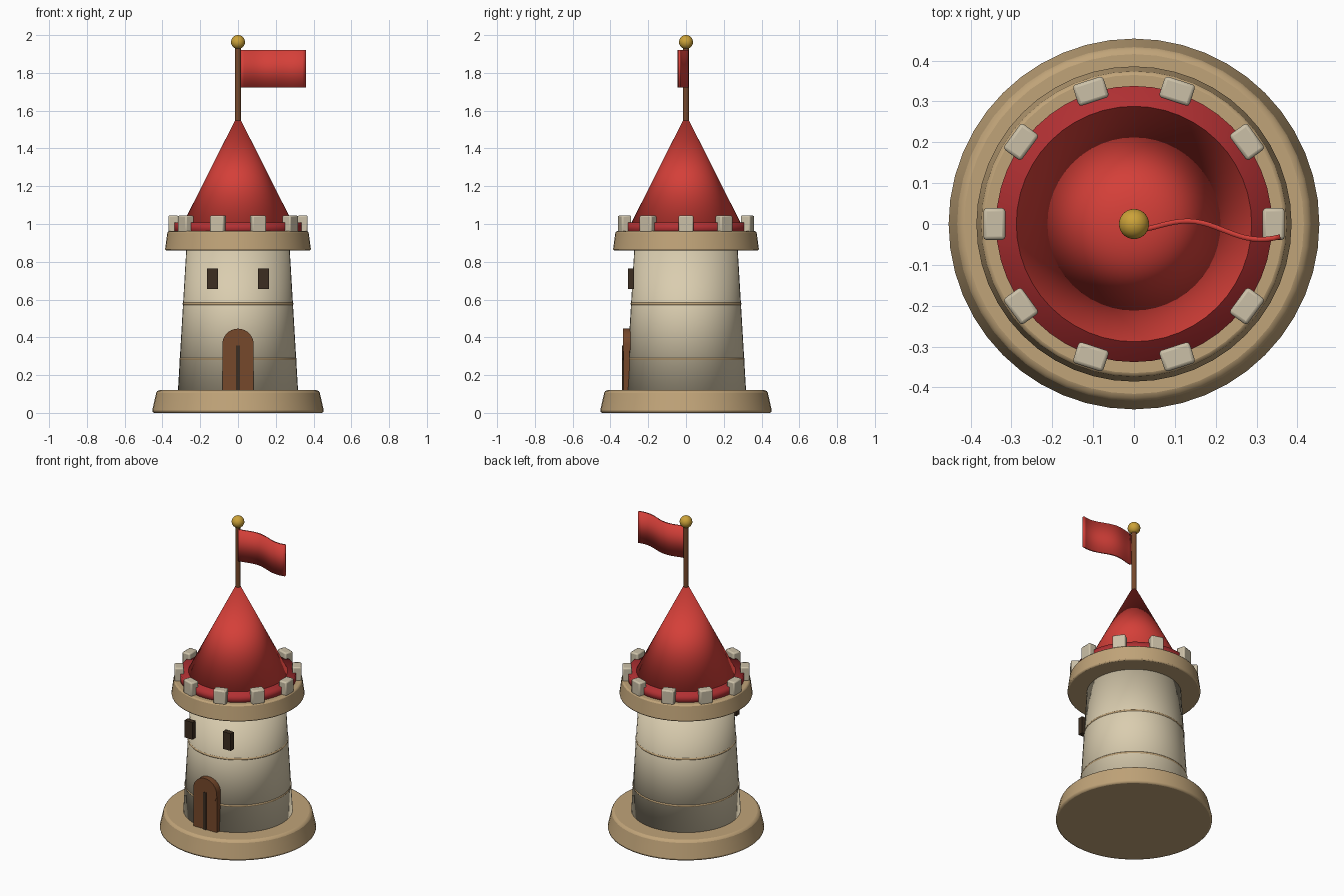
import bpy, bmesh, math
from mathutils import Matrix

if "Cube" in bpy.data.objects:
    bpy.data.objects.remove(bpy.data.objects["Cube"])


def material(name, rgb):
    m = bpy.data.materials.new(name)
    m.diffuse_color = (*rgb, 1)
    m.use_nodes = True
    m.node_tree.nodes["Principled BSDF"].inputs["Base Color"].default_value = m.diffuse_color
    return m


SAND = material("sandstone", (0.53, 0.37, 0.19))
CREAM = material("cream_wall", (0.70, 0.61, 0.43))
STONE = material("pale_stone", (0.60, 0.53, 0.39))
RED = material("roof_red", (0.66, 0.05, 0.04))
DEEP = material("deep_red", (0.45, 0.03, 0.033))
BROWN = material("door_wood", (0.18, 0.065, 0.024))
DARK = material("dark_wood", (0.045, 0.027, 0.015))
GOLD = material("gold", (0.60, 0.36, 0.04))


def finish(name, bm, mat, bevel=0, smooth="none"):
    bmesh.ops.recalc_face_normals(bm, faces=bm.faces)
    me = bpy.data.meshes.new(name)
    bm.to_mesh(me)
    bm.free()
    me.materials.append(mat)
    ob = bpy.data.objects.new(name, me)
    bpy.context.collection.objects.link(ob)
    if bevel:
        mod = ob.modifiers.new("soft_edges", "BEVEL")
        mod.width = bevel
        mod.segments = 2
        mod.limit_method = "ANGLE"
    bpy.ops.object.select_all(action="DESELECT")
    ob.select_set(True)
    bpy.context.view_layer.objects.active = ob
    if smooth == "all":
        bpy.ops.object.shade_smooth()
    elif smooth == "angle":
        bpy.ops.object.shade_smooth_by_angle(angle=math.radians(40))
    return ob


def drum(name, r1, r2, z1, z2, mat, sides=48, bevel=0, smooth="angle"):
    bm = bmesh.new()
    bmesh.ops.create_cone(bm, cap_ends=True, segments=sides, radius1=r1, radius2=r2,
                          depth=z2 - z1, matrix=Matrix.Translation((0, 0, (z1 + z2) / 2)))
    return finish(name, bm, mat, bevel, smooth)


def box(name, centre, size, mat, bevel=0, turn=0):
    bm = bmesh.new()
    m = (Matrix.Rotation(turn, 4, "Z") @ Matrix.Translation(centre)
         @ Matrix.Diagonal((*size, 1)))
    bmesh.ops.create_cube(bm, size=1, matrix=m)
    return finish(name, bm, mat, bevel, "angle" if bevel else "none")


# Masonry body
drum("base", 0.457, 0.43, 0, 0.12, SAND, bevel=0.014)
drum("tower_wall", 0.319, 0.273, 0.10, 0.88, CREAM, smooth="all")
drum("collar", 0.387, 0.373, 0.86, 0.962, SAND, bevel=0.008)
drum("roof_ring", 0.338, 0.338, 0.95, 1.008, DEEP, smooth="all")
drum("roof", 0.32, 0, 0.945, 1.58, RED, smooth="all")

# Thin course lines around the wall
for label, z, r in (("lower_band", 0.285, 0.303), ("upper_band", 0.577, 0.286)):
    bpy.ops.mesh.primitive_torus_add(major_radius=r, minor_radius=0.008, major_segments=48,
                                     minor_segments=8, location=(0, 0, z))
    band = bpy.context.object
    band.name = label
    band.data.materials.append(SAND)
    bpy.ops.object.shade_smooth()

# Battlements
for i in range(10):
    box(f"battlement_{i + 1}", (0.342, 0, 1.0), (0.054, 0.078, 0.09), STONE, 0.008,
        math.tau * i / 10)

# Door with round head and centre seam
box("door", (0, -0.315, 0.24), (0.166, 0.034, 0.25), BROWN)
bm = bmesh.new()
bmesh.ops.create_cone(bm, cap_ends=True, segments=32, radius1=0.083, radius2=0.083, depth=0.04,
                      matrix=Matrix.Translation((0, -0.314, 0.363))
                      @ Matrix.Rotation(math.pi / 2, 4, "X"))
finish("door_arch", bm, BROWN, smooth="angle")
box("door_seam", (0, -0.333, 0.238), (0.02, 0.009, 0.24), DARK)

# Windows
for side, label in ((-1, "left_window"), (1, "right_window")):
    box(label, (side * 0.135, -0.291, 0.71), (0.056, 0.032, 0.11), DARK)

# Flagpole and finial
drum("flagpole", 0.016, 0.016, 1.5, 1.95, BROWN, sides=16)
bm = bmesh.new()
bmesh.ops.create_uvsphere(bm, u_segments=24, v_segments=16, radius=0.037,
                          matrix=Matrix.Translation((0, 0, 1.963)))
finish("finial", bm, GOLD, smooth="all")

# Waving flag
bm = bmesh.new()
rows = []
for i in range(21):
    x = 0.013 + 0.345 * i / 20
    y = -0.013 * x / 0.2 + 0.017 * math.sin((x - 0.06) * math.tau / 0.32) - 0.001
    rows.append([bm.verts.new((x, y, z)) for z in (1.722, 1.922)])
for a, b in zip(rows, rows[1:]):
    bm.faces.new((a[0], b[0], b[1], a[1]))
flag = finish("flag", bm, RED, smooth="none")
mod = flag.modifiers.new("cloth_thickness", "SOLIDIFY")
mod.thickness = 0.012
mod.offset = 0
bpy.ops.object.shade_smooth_by_angle(angle=math.radians(40))
